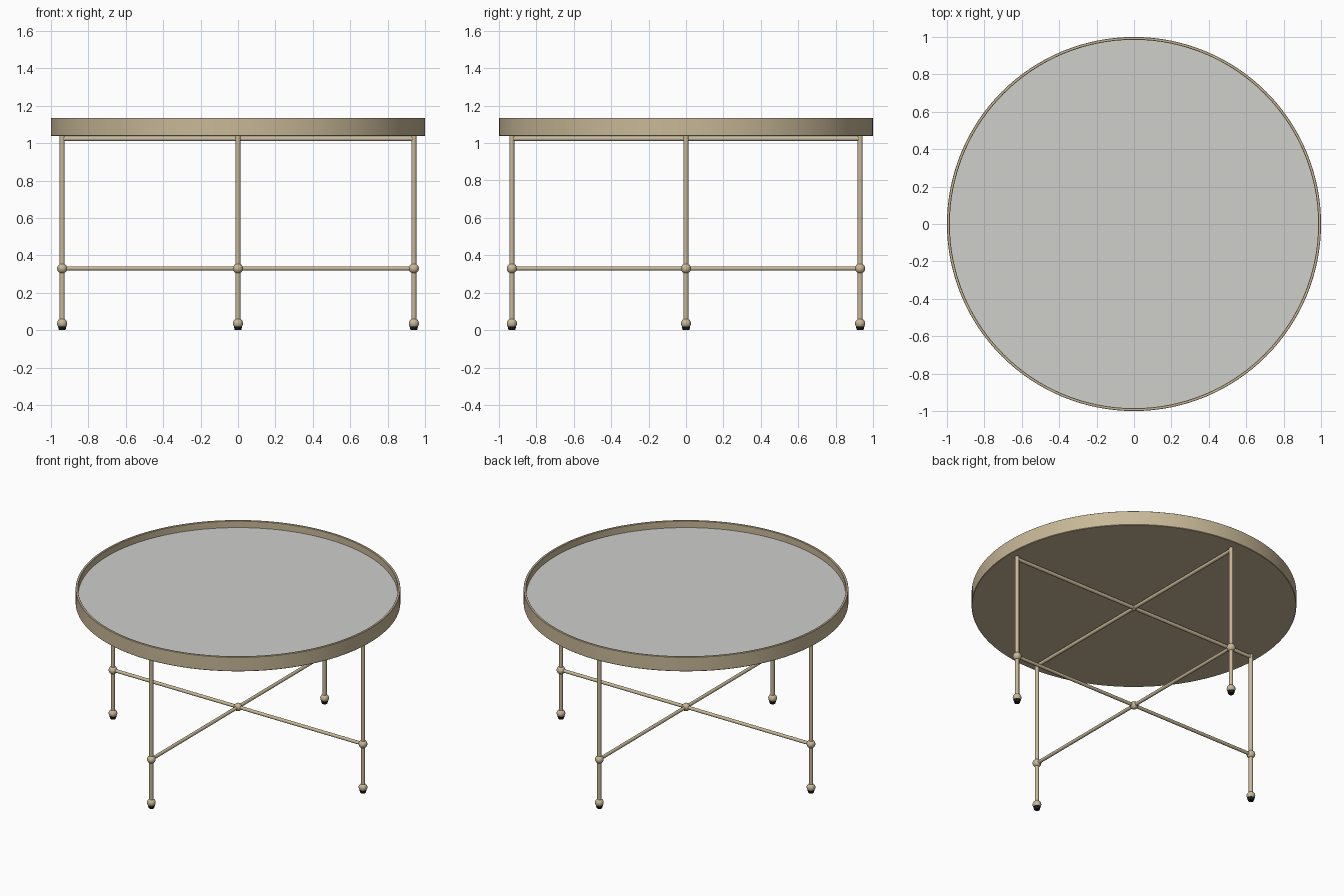
import bpy
import bmesh
import math
from mathutils import Vector

cube = bpy.data.objects.get("Cube")
if cube:
    bpy.data.objects.remove(cube, do_unlink=True)


def material(name, rgb):
    mat = bpy.data.materials.new(name)
    mat.use_nodes = True
    color = (*rgb, 1.0)
    mat.diffuse_color = color
    mat.node_tree.nodes["Principled BSDF"].inputs["Base Color"].default_value = color
    return mat


BRASS = material("brushed brass", (0.58, 0.48, 0.31))
MIRROR = material("pale grey mirror", (0.62, 0.62, 0.60))
PAD = material("black rubber", (0.01, 0.01, 0.01))


def finish(obj, name, mat):
    obj.name = name
    obj.data.materials.append(mat)
    bpy.ops.object.select_all(action='DESELECT')
    obj.select_set(True)
    bpy.context.view_layer.objects.active = obj
    bpy.ops.object.shade_smooth_by_angle(angle=math.radians(35))
    return obj


def rod(name, start, end, radius):
    a, b = Vector(start), Vector(end)
    bpy.ops.mesh.primitive_cylinder_add(
        vertices=20, radius=radius, depth=(b - a).length, location=(a + b) / 2,
        rotation=(b - a).to_track_quat('Z', 'Y').to_euler())
    return finish(bpy.context.object, name, BRASS)


def ball(name, center, radius):
    bpy.ops.mesh.primitive_uv_sphere_add(
        segments=24, ring_count=14, radius=radius, location=center)
    return finish(bpy.context.object, name, BRASS)


def lathe(name, profile, mat, steps=128):
    """Spin an open or closed (radius, height) profile around z."""
    mesh = bpy.data.meshes.new(name)
    bm = bmesh.new()
    verts = [bm.verts.new((r, 0, z)) for r, z in profile]
    edges = [bm.edges.new(pair) for pair in zip(verts, verts[1:])]
    bmesh.ops.spin(bm, geom=verts + edges, axis=(0, 0, 1), cent=(0, 0, 0),
                   angle=math.tau, steps=steps)
    bmesh.ops.remove_doubles(bm, verts=bm.verts, dist=0.0001)
    bmesh.ops.recalc_face_normals(bm, faces=bm.faces)
    bm.to_mesh(mesh)
    bm.free()
    obj = bpy.data.objects.new(name, mesh)
    bpy.context.collection.objects.link(obj)
    return finish(obj, name, mat)


# Shallow tray with an upright rim
FLOOR, BASE, TOP = 1.085, 1.037, 1.135
lathe("tray", [(0, BASE), (0.997, BASE), (1, BASE + 0.003), (1, TOP - 0.002),
               (0.998, TOP), (0.987, TOP), (0.985, TOP - 0.002),
               (0.985, FLOOR), (0, FLOOR)], BRASS)

# Mirror lying in the tray
lathe("mirror_top", [(0, FLOOR - 0.001), (0.984, FLOOR - 0.001),
                     (0.984, FLOOR + 0.005), (0, FLOOR + 0.005)], MIRROR)

# Legs with foot balls, pads and joint balls
RAIL_TOP, RAIL_LOW = 1.023, 0.33
feet = {"left": (0.94, 0), "right": (-0.94, 0), "front": (0, -0.93), "back": (0, 0.93)}
for side, (x, y) in feet.items():
    rod(side + "_leg", (x, y, 0.03), (x, y, 1.038), 0.0135)
    ball(side + "_foot", (x, y, 0.036), 0.027)
    ball(side + "_joint", (x, y, RAIL_LOW), 0.027)
    bpy.ops.mesh.primitive_cone_add(vertices=24, radius1=0.017, radius2=0.023,
                                    depth=0.02, location=(x, y, 0.01))
    finish(bpy.context.object, side + "_foot_pad", PAD)

# Crossed rails under the tray and between the legs
for level, z, radius in (("upper", RAIL_TOP, 0.012), ("lower", RAIL_LOW, 0.011)):
    for label, a, b in (("side", "left", "right"), ("depth", "front", "back")):
        rod(f"{level}_{label}_rail", (*feet[a], z), (*feet[b], z), radius)
ball("lower_cross_joint", (0, 0, RAIL_LOW), 0.026)
ball("upper_cross_joint", (0, 0, RAIL_TOP), 0.017)
